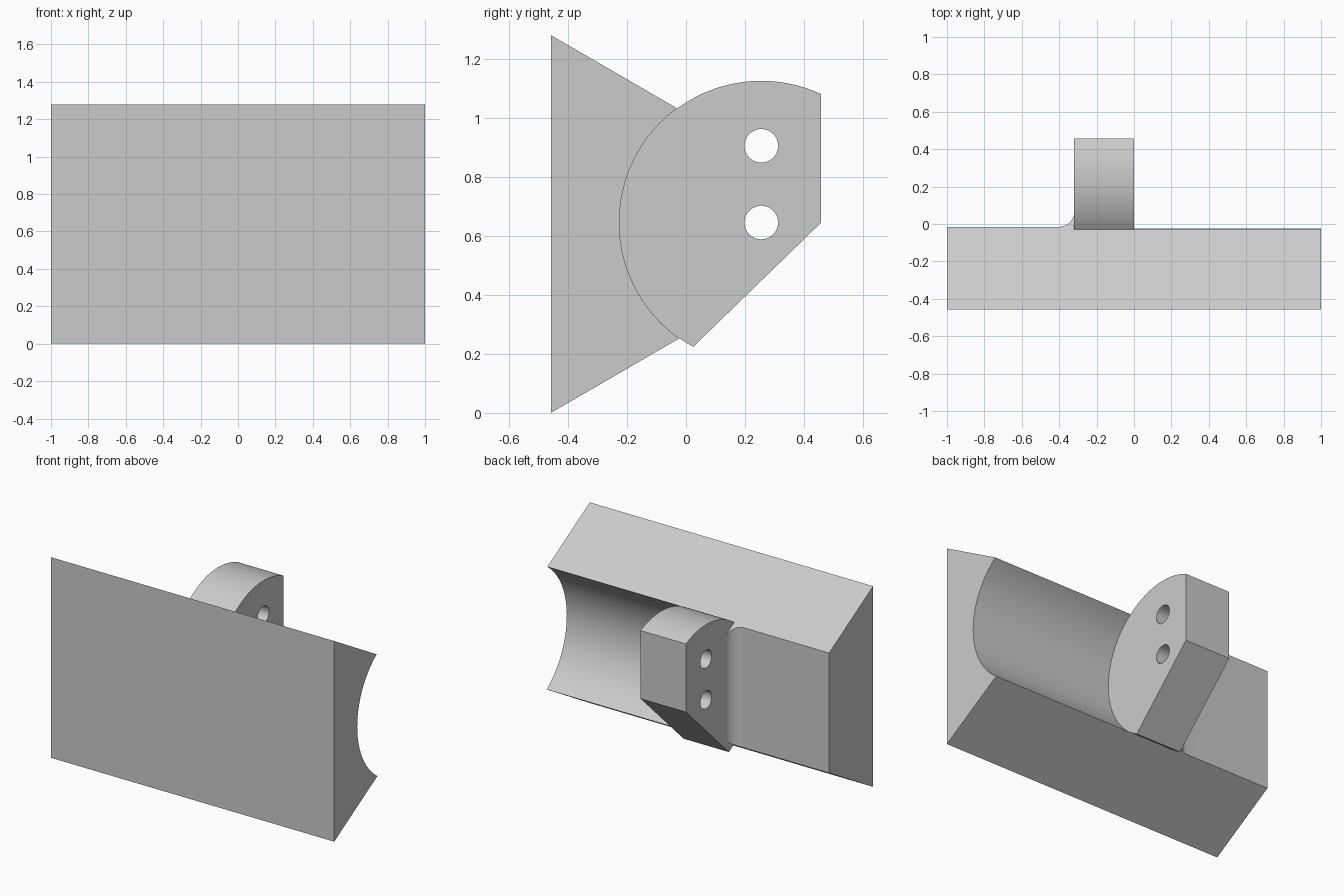
import bpy, bmesh
from math import cos, sin, radians, atan2
from mathutils import Vector

cube = bpy.data.objects.get("Cube")
if cube:
    bpy.data.objects.remove(cube, do_unlink=True)

grey = bpy.data.materials.new("plain_grey")
grey.use_nodes = True
grey.diffuse_color = (0.6, 0.6, 0.6, 1)
grey.node_tree.nodes["Principled BSDF"].inputs["Base Color"].default_value = (0.6, 0.6, 0.6, 1)

FRONT, BACK, HEIGHT = -0.458, -0.015, 1.28
MID_Y, MID_Z, RADIUS = 0.255, 0.645, 0.48
SLOPE = 0.58
LUG_SIDE, FILLET = -0.32, 0.08


def arc(cx, cy, r, a0, a1, n):
    return [(cx + r * cos(a0 + (a1 - a0) * i / n),
             cy + r * sin(a0 + (a1 - a0) * i / n)) for i in range(n + 1)]


def circle(cy, cz, r, n):
    return arc(cy, cz, r, 0, radians(360), n)[:-1]


def extrude(name, points, offset, cuts=()):
    """Extrude a closed outline, then trim it with planes."""
    bm = bmesh.new()
    face = bm.faces.new([bm.verts.new(p) for p in points])
    new = bmesh.ops.extrude_face_region(bm, geom=[face])["geom"]
    bmesh.ops.translate(bm, vec=offset, verts=[v for v in new if isinstance(v, bmesh.types.BMVert)])
    for point, normal in cuts:
        geom = bm.verts[:] + bm.edges[:] + bm.faces[:]
        bmesh.ops.bisect_plane(bm, geom=geom, plane_co=point, plane_no=normal, clear_outer=True)
        bmesh.ops.holes_fill(bm, edges=[e for e in bm.edges if e.is_boundary])
    bmesh.ops.remove_doubles(bm, verts=bm.verts, dist=1e-5)
    bmesh.ops.recalc_face_normals(bm, faces=bm.faces)
    mesh = bpy.data.meshes.new(name)
    bm.to_mesh(mesh)
    bm.free()
    mesh.materials.append(grey)
    obj = bpy.data.objects.new(name, mesh)
    bpy.context.collection.objects.link(obj)
    return obj


def side_profile(name, outline, x0, x1):
    return extrude(name, [(x0, y, z) for y, z in outline], Vector((x1 - x0, 0, 0)))


def combine(target, tool, operation):
    mod = target.modifiers.new(operation.lower(), 'BOOLEAN')
    mod.operation, mod.object, mod.solver = operation, tool, 'EXACT'
    bpy.context.view_layer.objects.active = target
    bpy.ops.object.modifier_apply(modifier=mod.name)
    bpy.data.objects.remove(tool, do_unlink=True)


# Wedge block: plan outline with the fillet beside the lug, trimmed by two slopes
plan = [(-1, FRONT), (1, FRONT), (1, BACK), (LUG_SIDE + 0.03, BACK),
        (LUG_SIDE + 0.03, BACK + FILLET)]
plan += arc(LUG_SIDE - FILLET, BACK + FILLET, FILLET, 0, radians(-90), 20)
plan += [(-1, BACK)]
body = extrude("cradle_block", [(x, y, 0) for x, y in plan], Vector((0, 0, HEIGHT)),
               [((0, FRONT, HEIGHT), (0, SLOPE, 1)), ((0, FRONT, 0), (0, SLOPE, -1))])

# Round lug with a flat back and an angled underside
top_angle = atan2(0.435, 0.2)
low_angle = radians(360) + atan2(-0.42, -0.23)
outline = arc(MID_Y, MID_Z, RADIUS, top_angle, low_angle, 96) + [(0.458, MID_Z), (0.458, 1.08)]
combine(body, side_profile("lug", outline, LUG_SIDE, 0.1), 'UNION')

# Cylindrical hollow beside the lug
hollow = circle(MID_Y, MID_Z, RADIUS + 0.001, 192)
combine(body, side_profile("hollow_cutter", hollow, 0, 1.2), 'DIFFERENCE')

# Two through holes in the lug
for z in (MID_Z, MID_Z + 0.26):
    hole = circle(MID_Y, z, 0.057, 48)
    combine(body, side_profile("hole_cutter", hole, -0.5, 0.2), 'DIFFERENCE')

bpy.ops.object.select_all(action='DESELECT')
body.select_set(True)
bpy.context.view_layer.objects.active = body
bpy.ops.object.shade_smooth_by_angle(angle=radians(20))
